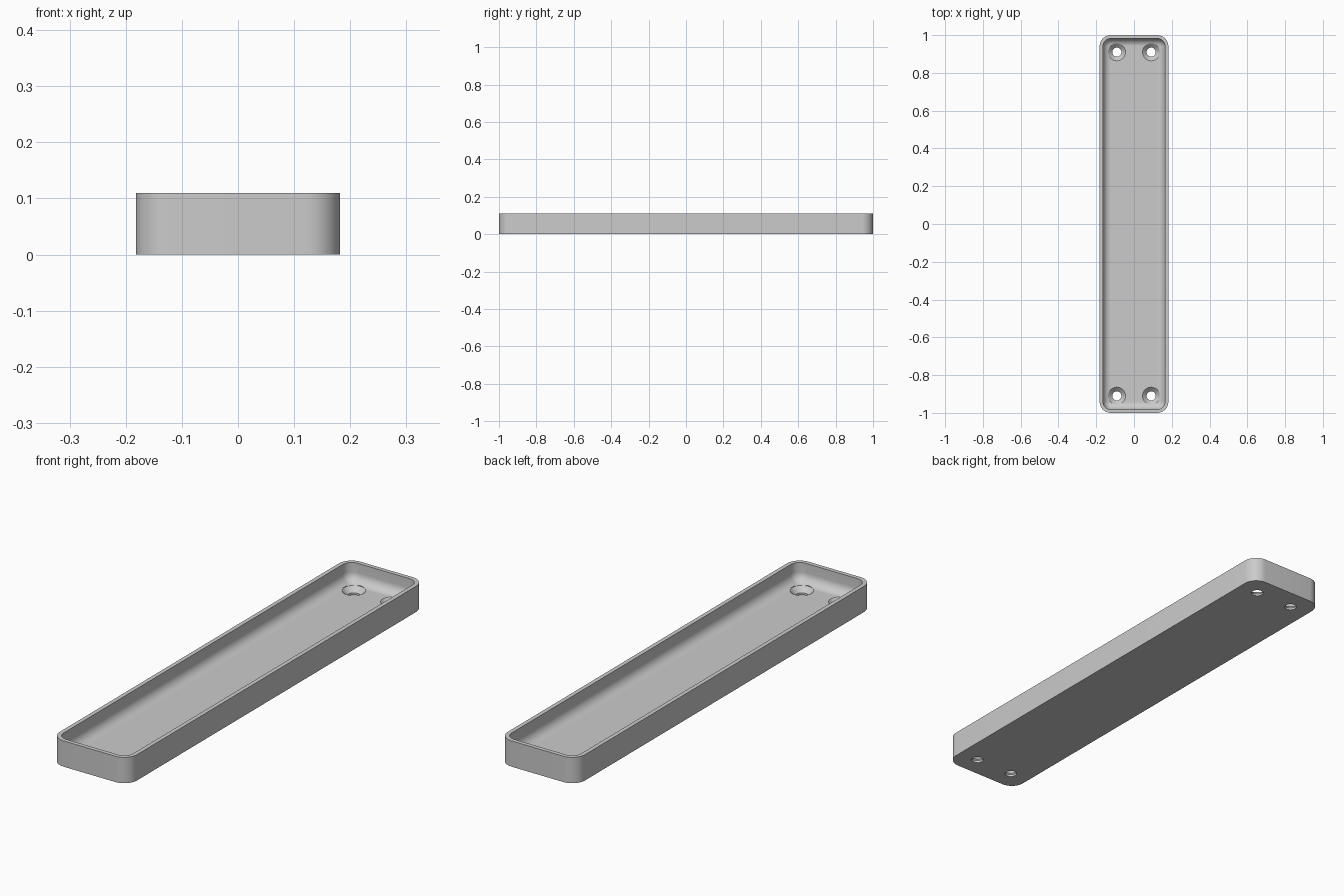
import bpy, bmesh
from math import sin, cos, pi

cube = bpy.data.objects.get("Cube")
if cube:
    bpy.data.objects.remove(cube, do_unlink=True)

WIDTH, LENGTH, HEIGHT = 0.364, 2.0, 0.11
CORNER, WALL, FLOOR, FILLET = 0.06, 0.018, 0.03, 0.04

grey = bpy.data.materials.new("plain grey")
grey.use_nodes = True
colour = (0.6, 0.6, 0.6, 1)
grey.diffuse_color = colour
grey.node_tree.nodes["Principled BSDF"].inputs["Base Color"].default_value = colour


def rounded_ring(bm, inset, z, steps=12):
    """Rounded rectangle loop, inset from the outer wall."""
    r = max(CORNER - inset, 0.002)
    cx, cy = WIDTH / 2 - inset - r, LENGTH / 2 - inset - r
    ring = []
    for i, (sx, sy) in enumerate([(1, 1), (-1, 1), (-1, -1), (1, -1)]):
        for k in range(steps + 1):
            a = (i + k / steps) * pi / 2
            ring.append(bm.verts.new((sx * cx + r * cos(a), sy * cy + r * sin(a), z)))
    return ring


def loft(name, rings, bm):
    """Bridge successive loops and cap both ends."""
    for a, b in zip(rings, rings[1:]):
        n = len(a)
        for i in range(n):
            j = (i + 1) % n
            bm.faces.new((a[i], a[j], b[j], b[i]))
    bm.faces.new(rings[0][::-1])
    bm.faces.new(rings[-1])
    bmesh.ops.recalc_face_normals(bm, faces=bm.faces)
    mesh = bpy.data.meshes.new(name)
    bm.to_mesh(mesh)
    bm.free()
    mesh.materials.append(grey)
    obj = bpy.data.objects.new(name, mesh)
    bpy.context.collection.objects.link(obj)
    return obj


# Tray shell: outer wall, flat rim, inner wall and rounded floor edge
bm = bmesh.new()
section = [(0, 0), (0, HEIGHT), (WALL, HEIGHT)]
for k in range(11):
    a = k / 10 * pi / 2
    section.append((WALL + FILLET * (1 - cos(a)), FLOOR + FILLET * (1 - sin(a))))
tray = loft("tray", [rounded_ring(bm, i, z) for i, z in section], bm)

# Countersunk screw holes, one near each corner
hole_profile = [(0.024, -0.02), (0.024, 0.009), (0.046, FLOOR), (0.046, HEIGHT)]
for x in (-0.091, 0.091):
    for y in (-0.91, 0.91):
        bm = bmesh.new()
        rings = [[bm.verts.new((x + r * cos(k * pi / 20), y + r * sin(k * pi / 20), z))
                  for k in range(40)] for r, z in hole_profile]
        cutter = loft("screw_hole_cutter", rings, bm)
        cutter.hide_render = True
        cut = tray.modifiers.new("screw_hole", "BOOLEAN")
        cut.operation, cut.solver, cut.object = "DIFFERENCE", "EXACT", cutter
        bpy.context.view_layer.objects.active = tray
        bpy.ops.object.modifier_apply(modifier=cut.name)
        bpy.data.objects.remove(cutter, do_unlink=True)

# Smooth curves, crisp edges
bpy.ops.object.select_all(action="DESELECT")
tray.select_set(True)
bpy.context.view_layer.objects.active = tray
bpy.ops.object.shade_smooth_by_angle(angle=pi / 6)
